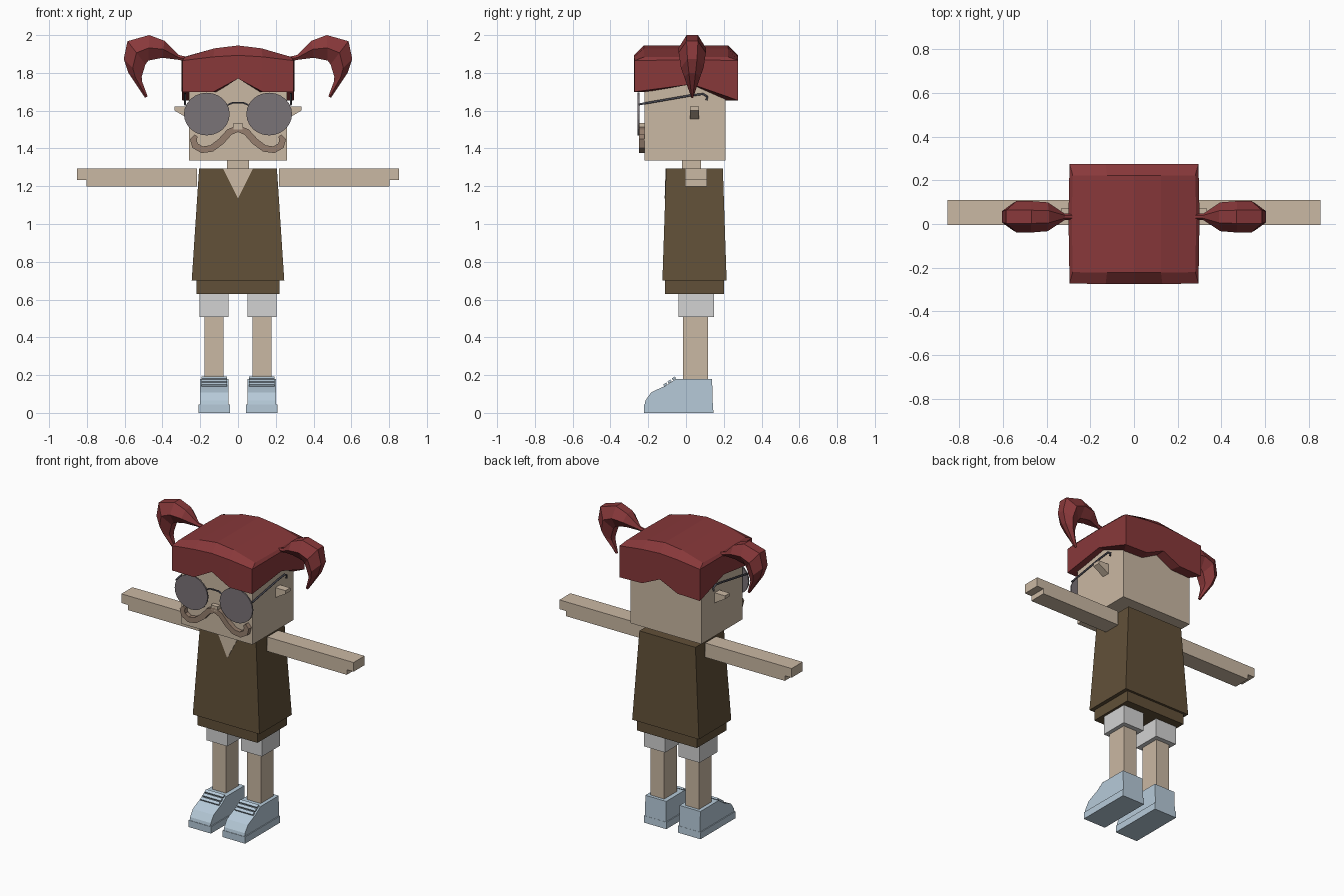
import bpy, bmesh, math
from mathutils import Vector

cube = bpy.data.objects.get("Cube")
if cube:
    bpy.data.objects.remove(cube, do_unlink=True)


def material(name, rgb):
    lin = [((c / 255 + 0.055) / 1.055) ** 2.4 for c in rgb] + [1]
    m = bpy.data.materials.new(name)
    m.use_nodes = True
    m.diffuse_color = lin
    m.node_tree.nodes["Principled BSDF"].inputs["Base Color"].default_value = lin
    return m


SKIN = material("skin", (202, 184, 163))
HAIR = material("red hair", (136, 56, 58))
CLOTH = material("brown cloth", (97, 80, 56))
WHITE = material("light grey", (210, 210, 210))
SHOE = material("pale blue", (182, 202, 217))
LENS = material("grey lens", (122, 115, 119))
WIRE = material("dark wire", (74, 74, 84))
BEARD = material("moustache brown", (150, 127, 110))


def finish(name, bm, mat):
    bmesh.ops.recalc_face_normals(bm, faces=bm.faces)
    mesh = bpy.data.meshes.new(name)
    bm.to_mesh(mesh)
    bm.free()
    mesh.materials.append(mat)
    ob = bpy.data.objects.new(name, mesh)
    bpy.context.collection.objects.link(ob)
    return ob


def loft(name, rings, mat, caps=True):
    """Join equal-length rings of points with quads."""
    bm = bmesh.new()
    rows = [[bm.verts.new(p) for p in ring] for ring in rings]
    n = len(rows[0])
    for a, b in zip(rows, rows[1:]):
        for i in range(n):
            j = (i + 1) % n
            bm.faces.new((a[i], a[j], b[j], b[i]))
    if caps:
        bm.faces.new(rows[0])
        bm.faces.new(rows[-1])
    return finish(name, bm, mat)


def rect(x0, x1, y0, y1, z):
    return [(x0, y0, z), (x1, y0, z), (x1, y1, z), (x0, y1, z)]


def box(name, x0, x1, y0, y1, z0, z1, mat):
    return loft(name, [rect(x0, x1, y0, y1, z0), rect(x0, x1, y0, y1, z1)], mat)


def prism_y(name, xz, y0, y1, mat):
    return loft(name, [[(x, y, z) for x, z in xz] for y in (y0, y1)], mat)


def prism_x(name, yz, x0, x1, mat):
    return loft(name, [[(x, y, z) for y, z in yz] for x in (x0, x1)], mat)


def wire(name, pts, radius):
    cu = bpy.data.curves.new(name, "CURVE")
    cu.dimensions = "3D"
    cu.bevel_depth = radius
    cu.bevel_resolution = 1
    cu.use_fill_caps = True
    sp = cu.splines.new("POLY")
    sp.points.add(len(pts) - 1)
    for p, co in zip(sp.points, pts):
        p.co = (*co, 1)
    cu.materials.append(WIRE)
    ob = bpy.data.objects.new(name, cu)
    bpy.context.collection.objects.link(ob)


# Head, neck, nose
box("head", -0.26, 0.26, -0.22, 0.21, 1.335, 1.85, SKIN)
box("neck", -0.058, 0.058, -0.02, 0.08, 1.27, 1.35, SKIN)
box("nose", -0.025, 0.025, -0.25, -0.21, 1.50, 1.535, SKIN)

# Tunic, lower band and skin neckline
loft("tunic", [rect(-0.245, 0.245, -0.125, 0.215, 0.70),
               rect(-0.206, 0.206, -0.105, 0.195, 1.293)], CLOTH)
box("tunic_band", -0.22, 0.22, -0.11, 0.2, 0.63, 0.72, CLOTH)
loft("neckline", [[(-0.08, y, 1.294), (0.08, y, 1.294), (0, y - 0.005, 1.135)]
                  for y in (-0.108, -0.101)], SKIN)

# Hair cap: perimeter points with bottom height and rim height
front = [(-0.295, -0.272, 1.70, 1.865), (-0.13, -0.275, 1.70, 1.885),
         (0, -0.275, 1.77, 1.893), (0.13, -0.275, 1.70, 1.885),
         (0.295, -0.272, 1.70, 1.865)]
back = [(0.295, 0.275, 1.655, 1.865), (0.13, 0.275, 1.66, 1.885),
        (0, 0.275, 1.72, 1.893), (-0.13, 0.275, 1.66, 1.885),
        (-0.295, 0.275, 1.655, 1.865)]
edge = front + [(0.3, 0.03, 1.74, 1.87)] + back + [(-0.3, 0.03, 1.74, 1.87)]
crown = {0: 1.945, 0.13: 1.93, 0.295: 1.885, 0.3: 1.885}
inner = [(x * 0.86, y * 0.76, zb) for x, y, zb, zt in edge]
lower = [(x, y, zb) for x, y, zb, zt in edge]
upper = [(x, y, zt) for x, y, zb, zt in edge]
top = [(x * 0.95, y * 0.81, crown[abs(x)]) for x, y, zb, zt in edge]
loft("hair_cap", [inner, lower, upper, top], HAIR, caps=False)
bm = bmesh.new()
tv = [bm.verts.new(p) for p in top]
for i in range(4):
    loop = [tv[i], tv[i + 1], tv[9 - i], tv[10 - i]]
    if i == 0:
        loop.append(tv[11])
    if i == 3:
        loop.insert(2, tv[5])
    bm.faces.new(loop)
finish("hair_crown", bm, HAIR)

# Pigtail sections: outer x, z, inner x, z, half depth
tail = [(0.27, 1.885, 0.27, 1.86, 0.012), (0.315, 1.895, 0.32, 1.87, 0.015),
        (0.39, 1.97, 0.40, 1.88, 0.066), (0.47, 2.0, 0.475, 1.865, 0.072),
        (0.585, 1.968, 0.49, 1.845, 0.072), (0.605, 1.873, 0.51, 1.78, 0.06),
        (0.58, 1.80, 0.508, 1.755, 0.042), (0.492, 1.668, 0.478, 1.675, 0.006)]

# Moustache centre line, mirrored into one ribbon
half = [(0, 1.505), (0.045, 1.487), (0.09, 1.437), (0.14, 1.40), (0.19, 1.393),
        (0.228, 1.415), (0.236, 1.447), (0.222, 1.468)]
path = [Vector((-x, z)) for x, z in half[:0:-1]] + [Vector(p) for p in half]
sections = []
for i, p in enumerate(path):
    d = (path[min(i + 1, len(path) - 1)] - path[max(i - 1, 0)]).normalized()
    w = 0.01 if i in (0, len(path) - 1) else 0.018
    nrm = Vector((-d.y, d.x)) * w
    a, b = p + nrm, p - nrm
    sections.append([(a.x, -0.25, a.y), (b.x, -0.25, b.y),
                     (b.x, -0.215, b.y), (a.x, -0.215, a.y)])
loft("moustache", sections, BEARD)

# Glasses bridge
wire("glasses_bridge", [(-0.055, -0.25, 1.63), (-0.03, -0.25, 1.641),
                        (0.03, -0.25, 1.641), (0.055, -0.25, 1.63)], 0.005)

# Shoe side profile
sole = [(-0.222, 0), (0.145, 0), (0.143, 0.045), (-0.222, 0.045)]
upper_shoe = [(-0.22, 0.04), (0.142, 0.04), (0.138, 0.18), (-0.055, 0.18),
              (-0.105, 0.145), (-0.15, 0.125), (-0.185, 0.108), (-0.215, 0.065)]

for side, s in (("left", 1), ("right", -1)):
    rings = []
    for xo, zo, xi, zi, h in tail:
        xm, zm = (xo + xi) / 2, (zo + zi) / 2
        c = 0.033
        rings.append([(s * xo, c - h * 0.42, zo), (s * xo, c + h * 0.42, zo),
                      (s * xm, c + h, zm), (s * xi, c + h * 0.42, zi),
                      (s * xi, c - h * 0.42, zi), (s * xm, c - h, zm)])
    loft(side + "_pigtail", rings, HAIR)

    # Ear wedge
    prism_y(side + "_ear", [(s * 0.25, 1.622), (s * 0.335, 1.622),
                            (s * 0.335, 1.60), (s * 0.25, 1.55)], 0.02, 0.07, SKIN)

    # Round lens and temple wire
    disc = [(s * 0.165 + 0.121 * math.cos(a), 1.582 + 0.113 * math.sin(a))
            for a in (math.tau * k / 24 for k in range(24))]
    prism_y(side + "_lens", disc, -0.256, -0.247, LENS)
    x = s * 0.28
    wire(side + "_temple", [(x, -0.25, 1.633), (x, 0.02, 1.68), (x, 0.09, 1.688),
                            (x, 0.113, 1.675), (x, 0.108, 1.655)], 0.006)

    # Arm with a stepped hand
    prism_y(side + "_arm", [(s * 0.217, 1.293), (s * 0.853, 1.293), (s * 0.853, 1.232),
                            (s * 0.803, 1.232), (s * 0.803, 1.198), (s * 0.217, 1.198)],
            -0.005, 0.11, SKIN)

    # Trouser cuff, leg and shoe
    x0, x1 = sorted((s * 0.05, s * 0.204))
    box(side + "_shorts", x0, x1, -0.04, 0.148, 0.508, 0.66, WHITE)
    x0, x1 = sorted((s * 0.078, s * 0.178))
    box(side + "_leg", x0, x1, -0.015, 0.117, 0.16, 0.52, SKIN)
    x0, x1 = sorted((s * 0.043, s * 0.208))
    prism_x(side + "_sole", sole, x0, x1, SHOE)
    prism_x(side + "_shoe", upper_shoe, x0 + 0.006, x1 - 0.006, SHOE)
    for k in range(3):
        y, z = -0.115 + 0.023 * k, 0.14 + 0.016 * k
        prism_x(f"{side}_lace_{k + 1}", [(y, z), (y + 0.016, z + 0.011),
                                         (y + 0.01, z + 0.021), (y - 0.006, z + 0.01)],
                x0 + 0.015, x1 - 0.015, SHOE)
